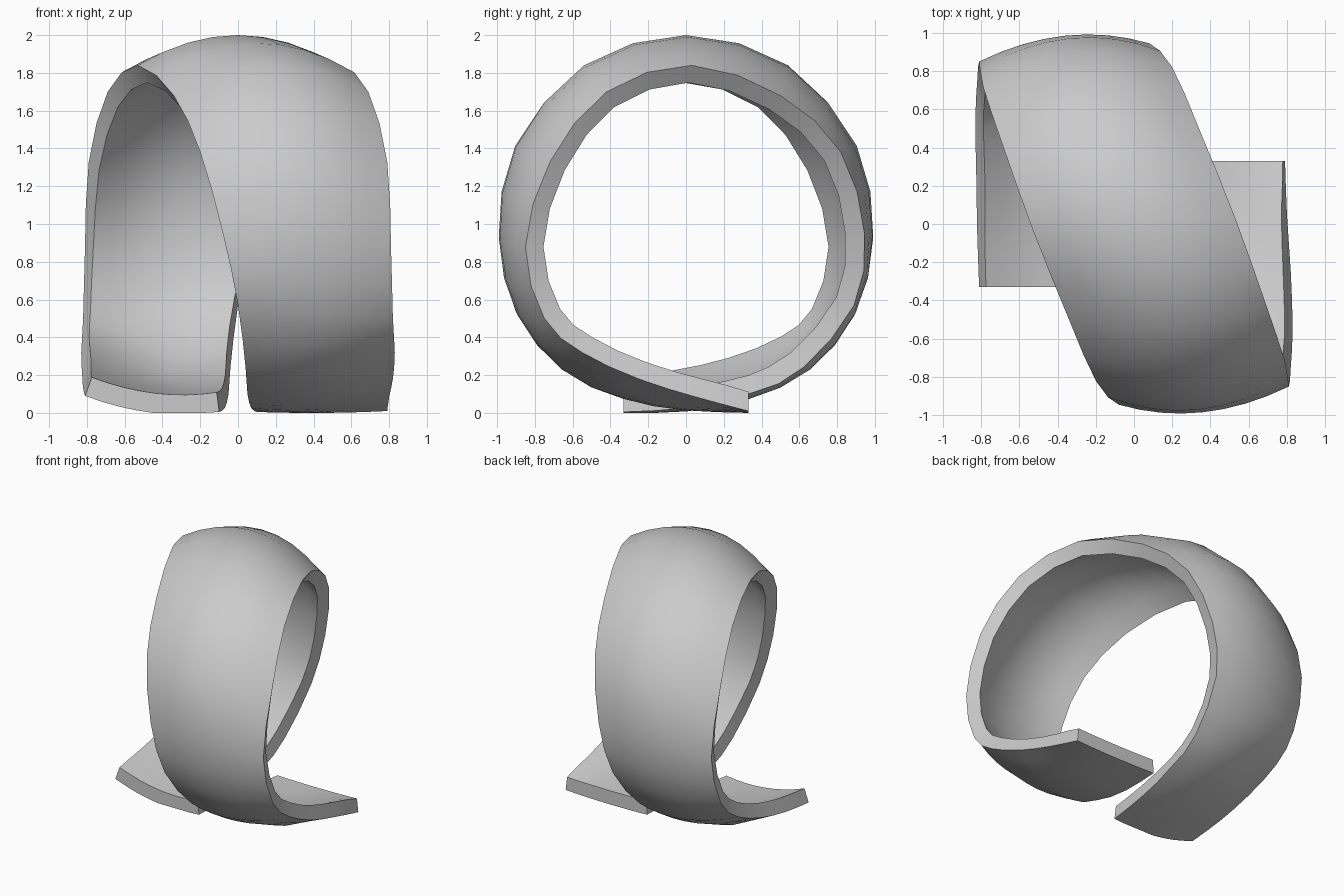
import bpy
from mathutils import Vector

if "Cube" in bpy.data.objects:
    bpy.data.objects.remove(bpy.data.objects["Cube"])

# Right-hand outer edge of the band: back end, over the top, to front end
EDGE = [Vector(p) for p in (
    (-.10, -.33, .005), (-.07, 0, .025), (-.05, .35, .10), (-.04, .62, .24),
    (0, .89, .57), (.08, .945, .95), (.20, .82, 1.38), (.34, .50, 1.68),
    (.53, .03, 1.84),
    (.69, -.42, 1.70), (.79, -.72, 1.33), (.81, -.85, .88), (.82, -.75, .50),
    (.83, -.55, .32), (.82, -.25, .18), (.80, .05, .085), (.79, .33, .01))]
# Crown line of the band, from the top down to the front end
CROWN = [Vector(p) for p in (
    (0, 0, 2), (.18, -.54, 1.84), (.30, -.90, 1.41), (.36, -.985, .92),
    (.42, -.88, .51), (.43, -.65, .235), (.44, -.32, .08), (.44, 0, .02),
    (.45, .33, 0))]
STEPS, ACROSS, THICK = 2, 8, 0.105


def turned(p):
    """Half turn about the vertical axis."""
    return Vector((-p.x, -p.y, p.z))


def smooth_path(pts):
    """Catmull-Rom curve through the points."""
    p = [2 * pts[0] - pts[1]] + pts + [2 * pts[-1] - pts[-2]]
    out = []
    for i in range(1, len(p) - 2):
        a, b, c, d = p[i - 1:i + 3]
        for k in range(STEPS):
            t = k / STEPS
            out.append(0.5 * (2 * b + (c - a) * t + (2 * a - 5 * b + 4 * c - d) * t * t
                              + (3 * b - a - 3 * c + d) * t ** 3))
    return out + [pts[-1].copy()]


# The band has half-turn symmetry, except that its left end curls up a little
left_edge = [turned(p) for p in reversed(EDGE)]
for i, (x, lift) in enumerate(((-.81, .08), (-.82, .045), (-.825, .02))):
    left_edge[i].x = x
    left_edge[i].z += lift
crown = [turned(p) for p in reversed(CROWN[1:])] + CROWN

rows = list(zip(smooth_path(left_edge), smooth_path(crown), smooth_path(EDGE)))
verts, faces = [], []
for a, m, b in rows:
    ctrl = 2 * m - (a + b) / 2          # arc through edge, crown, edge
    for j in range(ACROSS + 1):
        t = j / ACROSS
        verts.append(a * (1 - t) ** 2 + ctrl * 2 * t * (1 - t) + b * t * t)
n = ACROSS + 1
for i in range(len(rows) - 1):
    for j in range(ACROSS):
        k = i * n + j
        faces.append((k, k + n, k + n + 1, k + 1))

# Curled band, thickened inwards
mesh = bpy.data.meshes.new("curled_band")
mesh.from_pydata(verts, [], faces)
band = bpy.data.objects.new("curled_band", mesh)
bpy.context.collection.objects.link(band)
solid = band.modifiers.new("thickness", 'SOLIDIFY')
solid.thickness = THICK
solid.offset = -1
bpy.context.view_layer.objects.active = band
band.select_set(True)
bpy.ops.object.modifier_apply(modifier=solid.name)

# Square off both ends and rest the band on the floor
for v in band.data.vertices:
    v.co.z = max(v.co.z, 0)
    if v.co.z < 0.25 and abs(abs(v.co.y) - .33) < .05:
        v.co.y = .33 if v.co.y > 0 else -.33
bpy.ops.object.shade_smooth_by_angle(angle=0.7)
